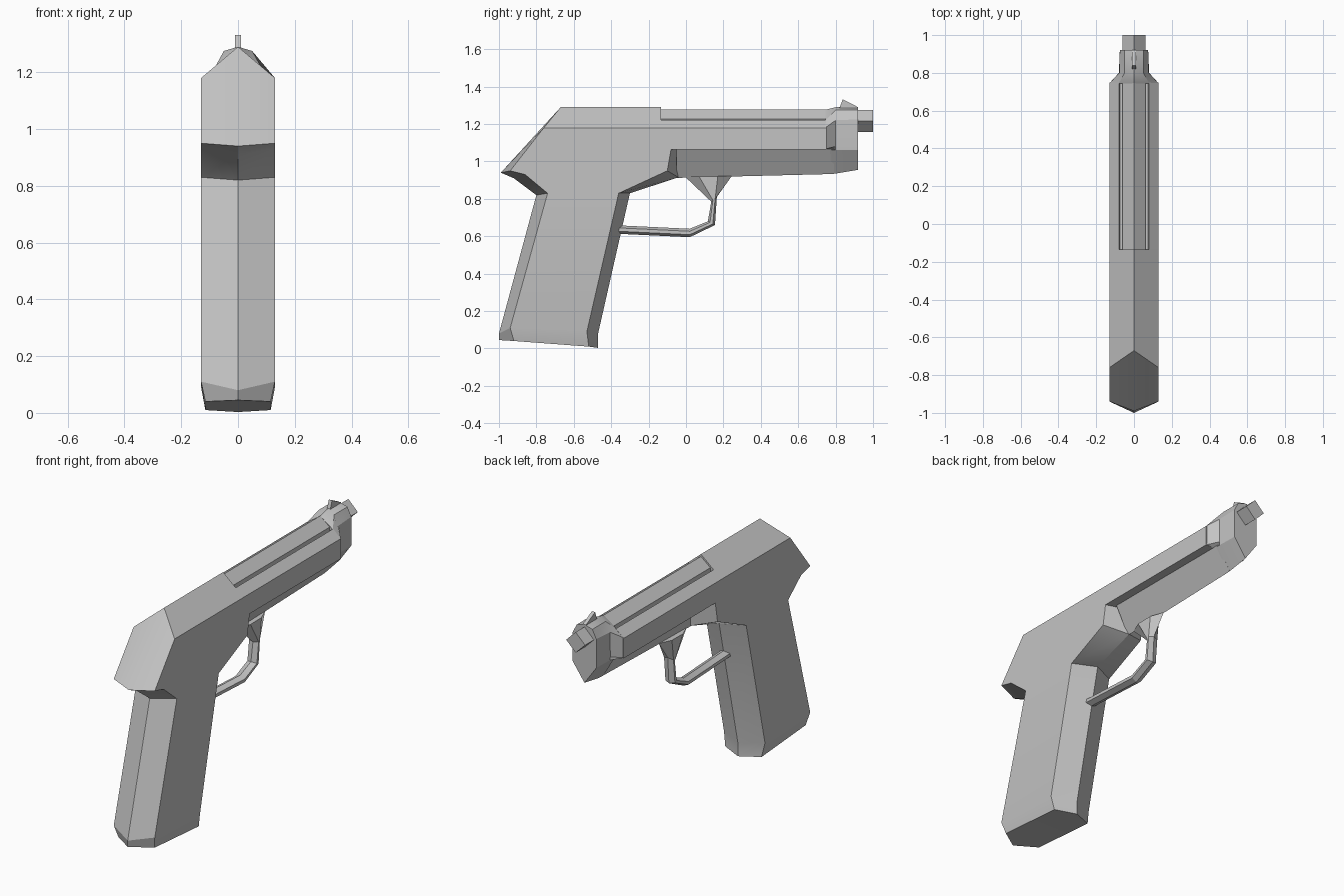
import bpy
import bmesh

if "Cube" in bpy.data.objects:
    bpy.data.objects.remove(bpy.data.objects["Cube"], do_unlink=True)

GREY = (0.55, 0.55, 0.55, 1.0)
metal = bpy.data.materials.new("plain_grey")
metal.use_nodes = True
metal.diffuse_color = GREY
bsdf = next(n for n in metal.node_tree.nodes if n.type == 'BSDF_PRINCIPLED')
bsdf.inputs["Base Color"].default_value = GREY


def loft(name, rings, angle=0.45):
    """Bridge matching closed rings of points and cap both ends."""
    bm = bmesh.new()
    loops = [[bm.verts.new(p) for p in ring] for ring in rings]
    n = len(loops[0])
    for a, b in zip(loops, loops[1:]):
        for i in range(n):
            j = (i + 1) % n
            bm.faces.new((a[i], a[j], b[j], b[i]))
    bm.faces.new(loops[0])
    bm.faces.new(loops[-1])
    bmesh.ops.triangulate(bm, faces=[f for f in bm.faces if len(f.verts) > 4])
    bmesh.ops.recalc_face_normals(bm, faces=bm.faces)
    mesh = bpy.data.meshes.new(name)
    bm.to_mesh(mesh)
    bm.free()
    mesh.materials.append(metal)
    mesh.shade_smooth()
    mesh.set_sharp_from_angle(angle=angle)
    obj = bpy.data.objects.new(name, mesh)
    bpy.context.collection.objects.link(obj)
    return obj


def mirrored(half):
    """Close a half ring (x >= 0) with its mirror image."""
    return half + [(-x, y, z) for x, y, z in reversed(half) if x > 0]


def section(y, half):
    """Mirrored cross-section of (x, z) points at one y."""
    return mirrored([(x, y, z) for x, z in half])


def at_x(x, outline):
    return [(x, y, z) for y, z in outline]


W = 0.13  # half width of the body

# Rear body: flat side outline, with a pointed rim on the centre plane
side = [(-.76, 1.18), (-.94, .95), (-.86, .93), (-.74, .83), (-.36, .83),
        (-.10, .95), (-.08, 1.065), (-.135, 1.065), (-.135, 1.18)]
rim = [(-.67, 1.29), (-.99, .94), (-.92, .91), (-.80, .82), (-.30, .83),
       (-.04, .915), (-.04, 1.065), (-.135, 1.065), (-.135, 1.29)]
loft("rear_body", [at_x(W, side), at_x(0, rim), at_x(-W, side)])

# Grip: six-sided, pointed front and back, chamfered at the foot
loft("grip", [
    mirrored([(0, -1.0, .045), (.115, -.92, .04), (.115, -.52, .01), (0, -.47, .003)]),
    mirrored([(0, -1.0, .08), (W, -.94, .11), (W, -.53, .09), (0, -.47, .08)]),
    mirrored([(0, -.80, .82), (W, -.74, .83), (W, -.36, .83), (0, -.30, .83)]),
])

# Slide with a groove on each side of the raised barrel ridge
slide = [(0, 1.065), (W, 1.065), (W, 1.18), (.08, 1.222), (.075, 1.205),
         (.06, 1.205), (.06, 1.228), (0, 1.277)]
loft("slide", [section(-.135, slide), section(.75, slide)])

# Tapered keel under the slide
loft("lower_frame", [
    section(-.05, [(0, .912), (.08, 1.066)]) + [(0, -.05, 1.067)],
    section(.79, [(0, .933), (.08, 1.066)]) + [(0, .79, 1.067)],
])

# Muzzle collar narrowing from the slide
loft("muzzle_collar", [
    section(.745, [(0, .935), (.078, 1.064), (W, 1.066), (W, 1.18), (.08, 1.22), (0, 1.276)]),
    section(.80, [(0, .935), (.078, 1.06), (.08, 1.08), (.078, 1.22), (.05, 1.275), (0, 1.29)]),
    section(.92, [(0, .955), (.075, 1.06), (.075, 1.08), (.075, 1.225), (.05, 1.275), (0, 1.29)]),
])

# Square barrel tip standing on its corner
diamond = [(0, 1.158), (.06, 1.217), (0, 1.276)]
loft("barrel_tip", [section(.90, diamond), section(1.0, diamond)])

# Front sight blade
blade = [(.815, 1.27), (.838, 1.332), (.92, 1.29), (.92, 1.27)]
loft("front_sight", [at_x(.01, blade), at_x(-.01, blade)])

# Trigger guard: six-sided bar following outer and inner points
guard = [((.245, .922), (-.005, .918)), ((.165, .81), (.135, .785)),
         ((.155, .66), (.117, .68)), ((.02, .595), (.02, .64)),
         ((-.40, .615), (-.40, .66))]
rings = []
for outer, inner in guard:
    half = []
    for x, t in ((0, 0), (.03, .3), (.03, .7), (0, 1)):
        half.append((x, outer[0] + (inner[0] - outer[0]) * t,
                     outer[1] + (inner[1] - outer[1]) * t))
    rings.append(mirrored(half))
loft("trigger_guard", rings)
